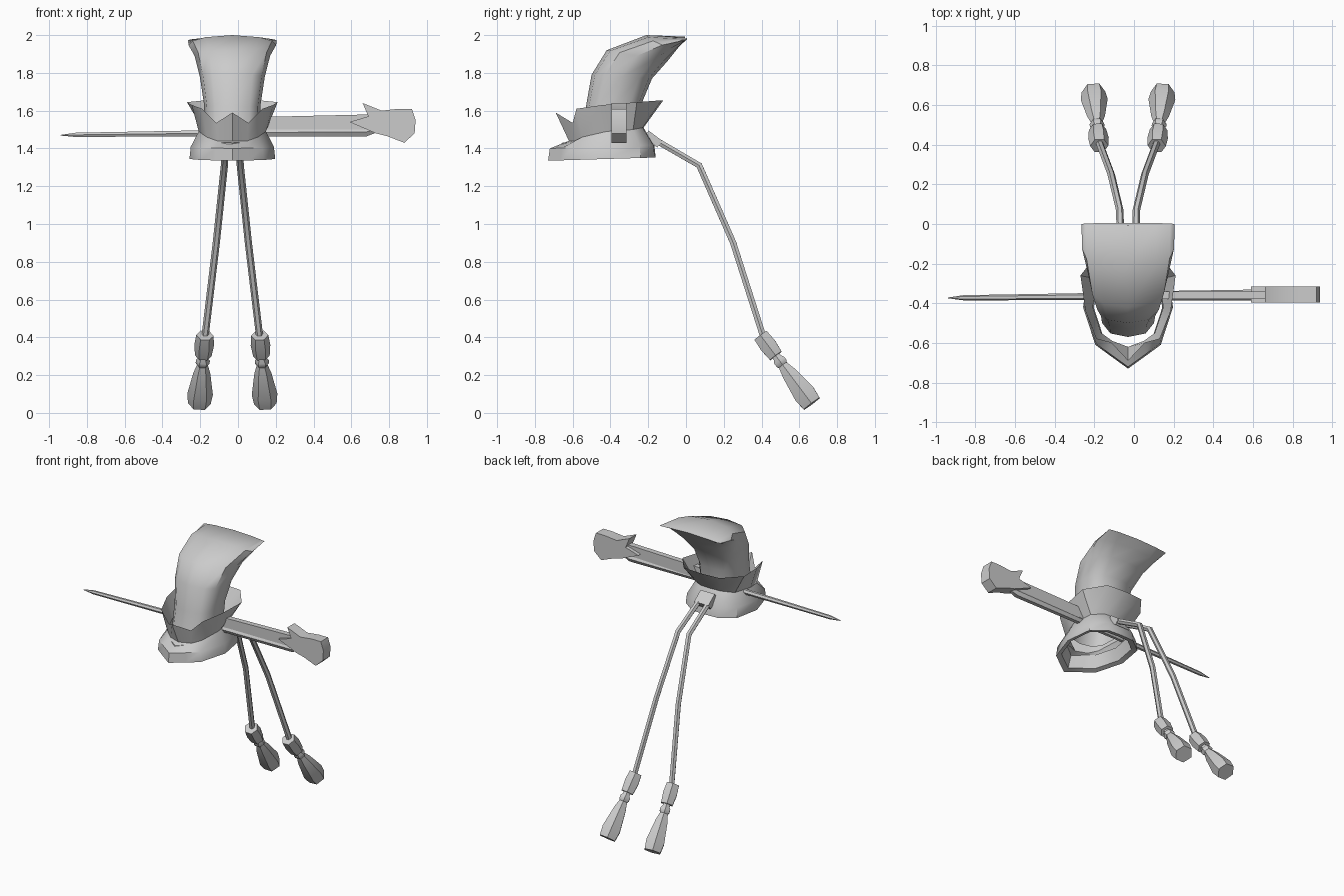
import bpy, bmesh, math
from mathutils import Vector

if "Cube" in bpy.data.objects:
    bpy.data.objects.remove(bpy.data.objects["Cube"])

CX = -0.03  # the hat and cords sit slightly left of centre


def finish(name, bm, angle=40):
    bmesh.ops.remove_doubles(bm, verts=bm.verts, dist=0.0005)
    bmesh.ops.recalc_face_normals(bm, faces=bm.faces)
    me = bpy.data.meshes.new(name)
    bm.to_mesh(me)
    bm.free()
    ob = bpy.data.objects.new(name, me)
    bpy.context.collection.objects.link(ob)
    bpy.ops.object.select_all(action='DESELECT')
    ob.select_set(True)
    bpy.context.view_layer.objects.active = ob
    bpy.ops.object.shade_smooth_by_angle(angle=math.radians(angle))
    return ob


def loft(name, rings, caps=(True, True), angle=40):
    bm = bmesh.new()
    rows = [[bm.verts.new(p) for p in r] for r in rings]
    n = len(rows[0])
    for a, b in zip(rows, rows[1:]):
        for i in range(n):
            bm.faces.new((a[i], a[(i + 1) % n], b[(i + 1) % n], b[i]))
    if caps[0]:
        bm.faces.new(rows[0][::-1])
    if caps[1]:
        bm.faces.new(rows[-1])
    return finish(name, bm, angle)


def tube_rings(points, radii, sides=6):
    """Rings around a path, square to its direction at every point."""
    pts = [Vector(p) for p in points]
    rings = []
    for i, p in enumerate(pts):
        d = (pts[min(i + 1, len(pts) - 1)] - pts[max(i - 1, 0)]).normalized()
        u = Vector((1, 0, 0))
        u = (u - d * u.dot(d)).normalized()
        v = d.cross(u)
        rings.append([p + radii[i] * (math.cos(t) * u + math.sin(t) * v)
                      for t in (2 * math.pi * k / sides for k in range(sides))])
    return rings


# Hat band: half outlines from front to back, mirrored into full rings
def full(half):
    return ([(CX + x, y, z) for x, y, z in half]
            + [(CX - x, y, z) for x, y, z in half[-2:0:-1]])


base = [(0, -.73), (.09, -.665), (.165, -.61), (.227, -.42), (.2, -.24), (.1, -.165), (0, -.16)]


def base_ring(scale, z):
    return full([(x * scale, -.43 + (y + .43) * scale, z + .03 * (y + .73)) for x, y in base])


neck = full([(0, -.62, 1.44), (.08, -.59, 1.44), (.135, -.55, 1.46), (.178, -.42, 1.49),
             (.155, -.28, 1.5), (.08, -.23, 1.51), (0, -.225, 1.51)])
rim = full([(0, -.69, 1.59), (.085, -.6, 1.535), (.16, -.58, 1.61), (.215, -.44, 1.63),
            (.24, -.26, 1.645), (.14, -.13, 1.655), (0, -.12, 1.655)])
loft("hat_band", [base_ring(.76, 1.43), base_ring(.86, 1.345), base_ring(1, 1.335),
                  base_ring(.97, 1.40), neck, rim], (False, False))

# Crown: sections given by front point, back point, half width, corner droop
sections = [((-.57, 1.47), (-.24, 1.5), .145, 0), ((-.53, 1.62), (-.23, 1.65), .15, 0),
            ((-.50, 1.79), (-.18, 1.77), .172, 0), ((-.42, 1.92), (-.10, 1.86), .2, 0),
            ((-.21, 2.0), (-.04, 1.935), .232, .02), ((-.005, 1.992), (.005, 1.985), .235, .015)]
rings = []
for f, b, w, droop in sections:
    ring = []
    for k in range(12):
        t = 2 * math.pi * k / 12
        c, s = math.cos(t), math.sin(t)
        c = math.copysign(abs(c) ** .7, c)
        s = math.copysign(abs(s) ** .8, s)
        m = (1 + s) / 2
        ring.append((CX + w * c, f[0] + (b[0] - f[0]) * m, f[1] + (b[1] - f[1]) * m - droop * c * c))
    rings.append(ring)
loft("hat_crown", rings, (False, True))

# Hairpin shaft: x, z, radius
pin = [(-.94, 1.47, .002), (-.86, 1.472, .013), (-.2, 1.48, .018), (.2, 1.485, .025),
       (.68, 1.488, .028), (.74, 1.5, .015)]
loft("pin_shaft", [[(x, -.373 + .015 * (x + .94) / 1.6 + r * math.cos(a), z + r * math.sin(a))
                    for a in (math.pi * k / 3 for k in range(6))] for x, z, r in pin])


# Upper rail and flared head of the pin: outlines in x-z given a thickness
def slab(name, outline, y0, y1):
    loft(name, [[(x, y, z) for x, z in outline] for y in (y0, y1)])


slab("pin_rail", [(.05, 1.49), (.72, 1.49), (.7, 1.58), (.05, 1.565)], -.378, -.34)
slab("pin_head", [(.59, 1.54), (.69, 1.57), (.66, 1.64), (.76, 1.6), (.85, 1.61), (.92, 1.61),
                  (.94, 1.55), (.935, 1.48), (.88, 1.43), (.79, 1.465), (.73, 1.48)], -.395, -.315)

# Clip on the back of the hat
d, n = Vector((0, .8, -.6)), Vector((0, .6, .8))
c = Vector((CX, -.175, 1.45))
loft("cord_clip", [[c + d * e + n * a + Vector((b, 0, 0))
                    for a, b in ((-.022, -.055), (-.022, .055), (.022, .055), (.022, -.055))]
                   for e in (-.045, .045)])

# Two hanging cords, each with a bead and tassel
for side, label in ((-1, "left"), (1, "right")):
    path = [(.035, -.18, 1.455), (.042, .07, 1.31), (.085, .25, .9), (.145, .41, .40)]
    loft(label + "_cord", tube_rings([(CX + side * x, y, z) for x, y, z in path], [.019] * 4))
    start = Vector((CX + side * .145, .395, .41))
    axis = (Vector((CX + side * .175, .667, .047)) - start).normalized()
    parts = {"bead": [(0, .046), (.065, .052), (.135, .044)],
             "knot": [(.125, .026), (.15, .026), (.165, .037), (.185, .037), (.2, .027)],
             "tassel": [(.19, .027), (.25, .045), (.39, .068), (.453, .06)]}
    for part, prof in parts.items():
        loft(f"{label}_{part}", tube_rings([start + axis * s for s, r in prof], [r for s, r in prof]))
